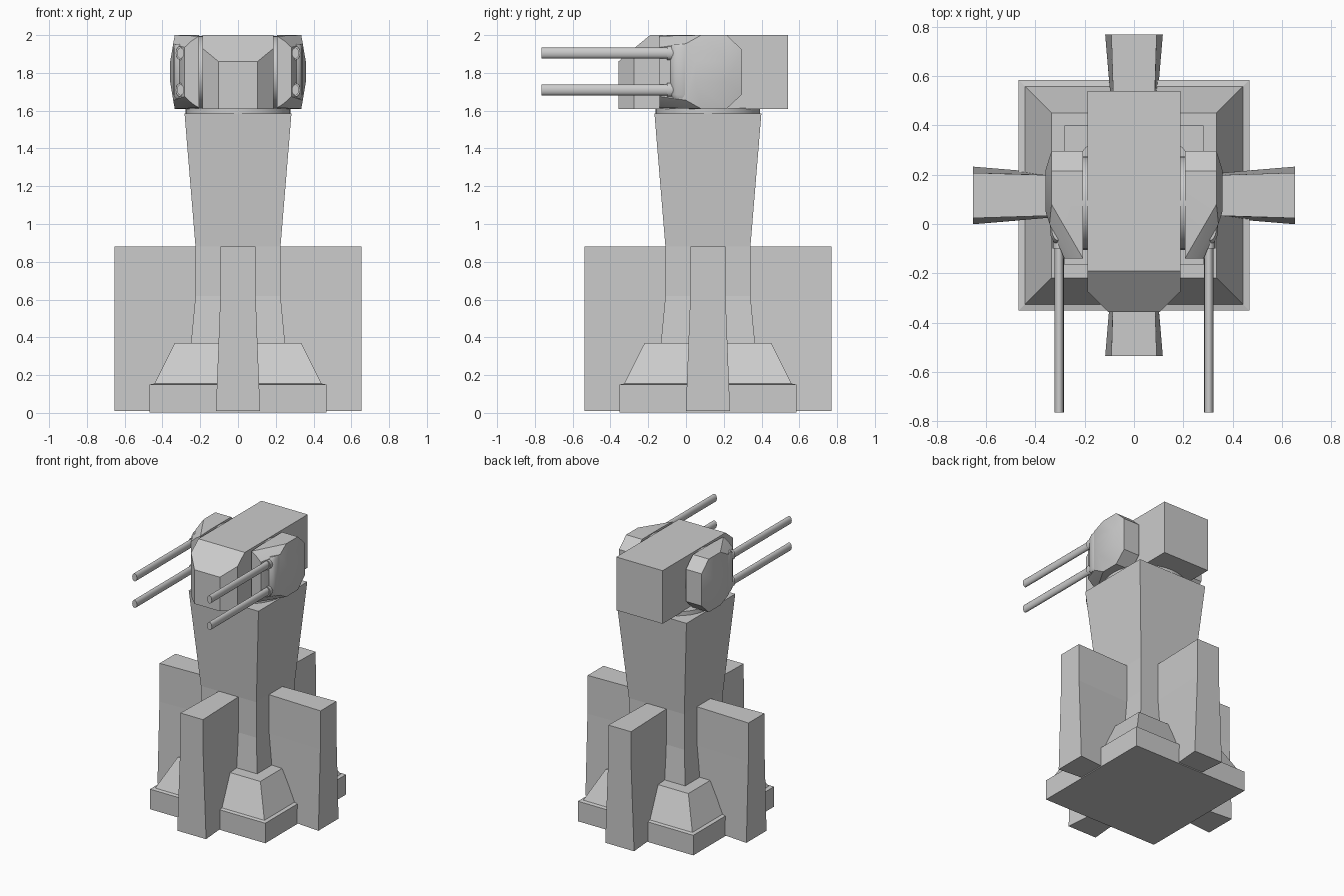
import bpy, bmesh, math
from mathutils import Matrix, Vector

if "Cube" in bpy.data.objects:
    bpy.data.objects.remove(bpy.data.objects["Cube"])

CY = 0.116  # tower axis in y


def finish(name, bm, smooth=None):
    bmesh.ops.recalc_face_normals(bm, faces=bm.faces)
    me = bpy.data.meshes.new(name)
    bm.to_mesh(me)
    bm.free()
    ob = bpy.data.objects.new(name, me)
    bpy.context.collection.objects.link(ob)
    if smooth:
        bpy.ops.object.select_all(action='DESELECT')
        ob.select_set(True)
        bpy.context.view_layer.objects.active = ob
        bpy.ops.object.shade_smooth_by_angle(angle=math.radians(smooth))
    return ob


def hull(name, pts, smooth=None):
    bm = bmesh.new()
    for p in pts:
        bm.verts.new(p)
    r = bmesh.ops.convex_hull(bm, input=bm.verts)
    junk = {g for g in r['geom_interior'] + r['geom_unused'] if isinstance(g, bmesh.types.BMVert)}
    bmesh.ops.delete(bm, geom=list(junk), context='VERTS')
    bmesh.ops.dissolve_limit(bm, angle_limit=0.02, verts=bm.verts, edges=bm.edges)
    return finish(name, bm, smooth)


def square_loft(name, sections):
    """Stack of squares given as (half width, z)."""
    bm = bmesh.new()
    rings = [[bm.verts.new((sx * h, CY + sy * h, z))
              for sx, sy in ((-1, -1), (1, -1), (1, 1), (-1, 1))] for h, z in sections]
    for a, b in zip(rings, rings[1:]):
        for i in range(4):
            j = (i + 1) % 4
            bm.faces.new((a[i], a[j], b[j], b[i]))
    bm.faces.new(rings[0])
    bm.faces.new(rings[-1])
    return finish(name, bm)


def tube(name, loc, radii, length, axis, n=16):
    """Elliptical cylinder along an axis, radii before rotation."""
    rot = {'X': Matrix.Rotation(math.pi / 2, 4, 'Y'),
           'Y': Matrix.Rotation(math.pi / 2, 4, 'X'), 'Z': Matrix()}[axis]
    m = Matrix.Translation(loc) @ rot @ Matrix.Diagonal((radii[0], radii[1], length, 1))
    bm = bmesh.new()
    bmesh.ops.create_cone(bm, cap_ends=True, segments=n, radius1=1, radius2=1, depth=1, matrix=m)
    return finish(name, bm, 40)


# Stepped base and flared column
square_loft("base", [(0.468, 0.003), (0.468, 0.15), (0.443, 0.155), (0.335, 0.37)])
square_loft("column", [(0.25, 0.36), (0.225, 0.62), (0.225, 0.88), (0.283, 1.585)])
tube("turntable", (0, CY, 1.595), (0.277, 0.277), 0.04, 'Z', 32)

# Four buttress fins around the column
for k in range(4):
    bm = bmesh.new()
    rot = Matrix.Rotation(k * math.pi / 2, 3, 'Z')
    rings = []
    for z, wo, wi in ((0.01, 0.117, 0.079), (0.6, 0.094, 0.078), (0.88, 0.092, 0.078)):
        rings.append([bm.verts.new(rot @ Vector(p) + Vector((0, CY, 0))) for p in
                      ((-wo, -0.653, z), (wo, -0.653, z), (wi, -0.2, z), (-wi, -0.2, z))])
    for a, b in zip(rings, rings[1:]):
        for i in range(4):
            j = (i + 1) % 4
            bm.faces.new((a[i], a[j], b[j], b[i]))
    bm.faces.new(rings[0])
    bm.faces.new(rings[-1])
    finish("buttress_fin", bm)

# Turret head with sloped brow and cut front corners
half = [(0.103, -0.358, 1.61), (0.103, -0.358, 1.86), (0.188, -0.275, 1.61), (0.188, -0.275, 1.93),
        (0.188, -0.19, 2.0), (0.188, 0.54, 1.61), (0.188, 0.54, 2.0)]
hull("turret_head", [(s * x, y, z) for x, y, z in half for s in (-1, 1)])

# Gun pods: points above mid height 1.805, mirrored downwards
pod = [(0.207, -0.14, 0.19), (0.245, -0.14, 0.165), (0.283, -0.14, 0.13),
       (0.207, -0.02, 0.195), (0.335, 0.08, 0.195), (0.343, 0.0, 0.15),
       (0.359, 0.05, 0.055), (0.359, 0.22, 0.055),
       (0.207, 0.215, 0.195), (0.335, 0.215, 0.195),
       (0.207, 0.297, 0.118), (0.335, 0.297, 0.118)]
for s in (-1, 1):
    hull("gun_pod", [(s * x, y, 1.805 + t * z) for x, y, z in pod for t in (-1, 1)], 28)
    tube("pod_hub", (s * 0.198, 0.085, 1.805), (0.19, 0.19), 0.03, 'X', 32)
    # Mantlet with tapered ends
    ring = [(math.cos(a * math.pi / 6), math.sin(a * math.pi / 6)) for a in range(12)]
    hull("gun_mantlet", [(s * (0.311 + 0.031 * f * c), -0.02 + 0.062 * f * d, 1.809 + z)
                         for f, z in ((0.75, -0.145), (1, -0.125), (1, 0.125), (0.75, 0.145))
                         for c, d in ring], 40)
    # Twin barrels with collars
    for z in (1.905, 1.71):
        tube("gun_barrel", (s * 0.304, -0.41, z), (0.019, 0.029), 0.71, 'Y')
        tube("barrel_collar", (s * 0.305, -0.075, z), (0.025, 0.036), 0.05, 'Y')
